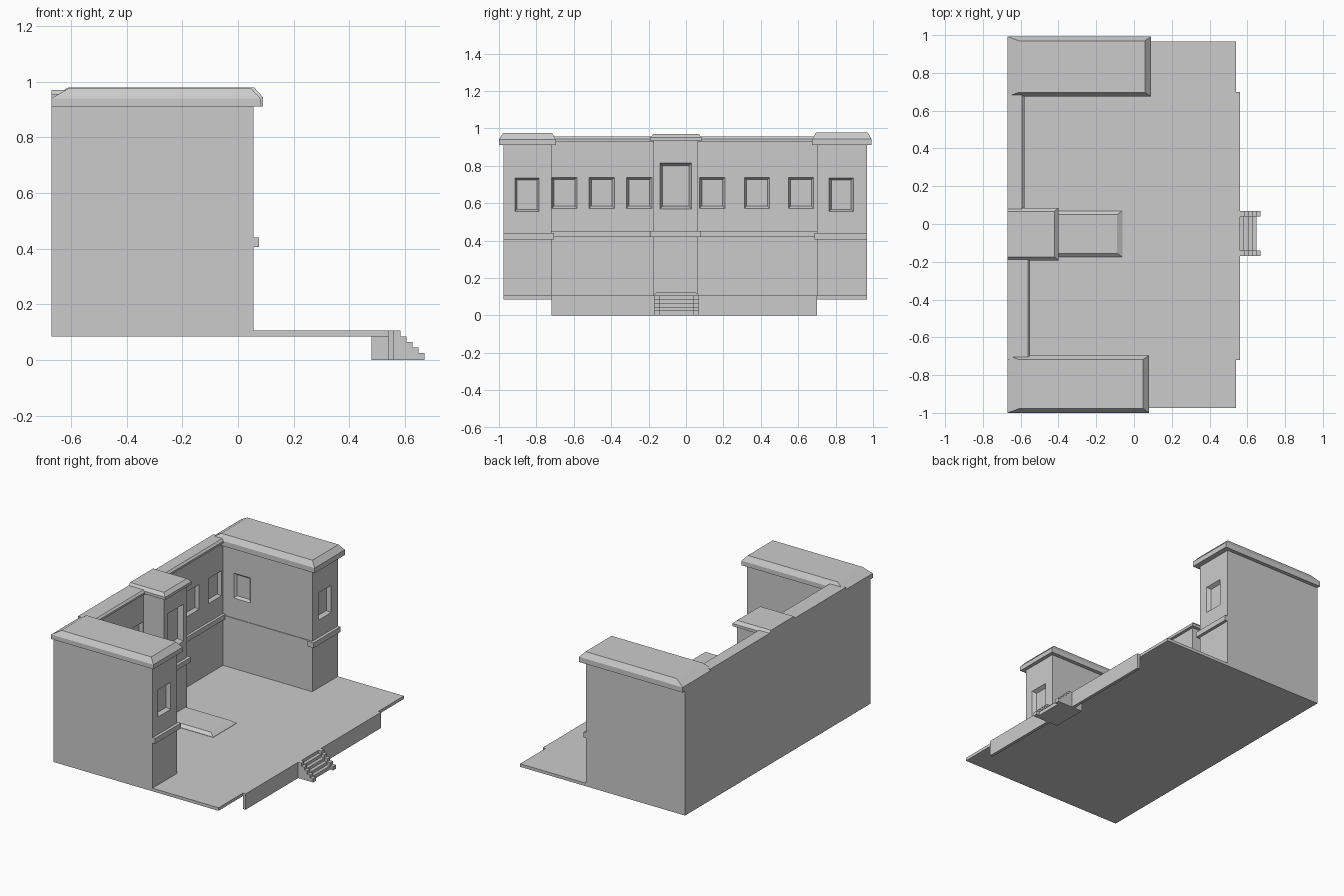
import bpy
import bmesh
from itertools import product
from mathutils import Vector

if "Cube" in bpy.data.objects:
    bpy.data.objects.remove(bpy.data.objects["Cube"])

stone = bpy.data.materials.new("plain_grey")
stone.use_nodes = True
GREY = (0.6, 0.6, 0.6, 1)
stone.diffuse_color = GREY
stone.node_tree.nodes["Principled BSDF"].inputs["Base Color"].default_value = GREY


def finish(name, bm):
    bmesh.ops.recalc_face_normals(bm, faces=bm.faces)
    mesh = bpy.data.meshes.new(name)
    bm.to_mesh(mesh)
    bm.free()
    mesh.materials.append(stone)
    ob = bpy.data.objects.new(name, mesh)
    bpy.context.collection.objects.link(ob)
    return ob


def hull(name, points):
    bm = bmesh.new()
    for p in points:
        bm.verts.new(p)
    bmesh.ops.convex_hull(bm, input=bm.verts)
    bmesh.ops.dissolve_limit(bm, angle_limit=0.005, verts=bm.verts, edges=bm.edges)
    return finish(name, bm)


def box(name, xs, ys, zs):
    return hull(name, product(xs, ys, zs))


def cap(name, xs, ys, z0, z1, z2, back, front, side):
    """Slab with straight lower edge and sloping upper edge."""
    top = product((xs[0] + back, xs[1] - front), (ys[0] + side, ys[1] - side), (z2,))
    return hull(name, [*product(xs, ys, (z0, z1)), *top])


def recess(wall, origin, out, width, height, depth=0.025, taper=0.012):
    """Cut a window with splayed sides; origin is its centre on the wall."""
    out = Vector(out)
    across = Vector((-out.y, out.x, 0))
    up = Vector((0, 0, 1))
    pts = []
    slope = taper / depth
    for push, shrink in ((0.01, -0.01 * slope), (-depth, taper)):
        for a, b in product((-1, 1), repeat=2):
            pts.append(Vector(origin) + out * push + across * a * (width / 2 - shrink)
                       + up * b * (height / 2 - shrink))
    cutter = hull("window_cutter", pts)
    cutter.hide_render = True
    mod = wall.modifiers.new("window", "BOOLEAN")
    mod.operation = "DIFFERENCE"
    mod.solver = "EXACT"
    mod.object = cutter
    bpy.context.view_layer.objects.active = wall
    bpy.ops.object.modifier_apply(modifier=mod.name)
    bpy.data.objects.remove(cutter)


def stepped(name, ys, reach):
    """Stepped side profile extruded between two y positions."""
    rise, run, count = 0.02, 0.0215, 5
    profile = [(0.48, 0), (0.48, 0.085), (0.54, 0.085), (0.54, 0.105)]
    for i in range(count):
        x, z = reach + run * i, 0.105 - rise * i
        profile += [(x, z), (x, z - rise if i < count - 1 else 0)]
    bm = bmesh.new()
    face = bm.faces.new([bm.verts.new((x, ys[0], z)) for x, z in profile])
    new = bmesh.ops.extrude_face_region(bm, geom=[face])["geom"]
    verts = [g for g in new if isinstance(g, bmesh.types.BMVert)]
    bmesh.ops.translate(bm, verts=verts, vec=(0, ys[1] - ys[0], 0))
    return finish(name, bm)


BACK, FLOOR = -0.67, 0.105

# Courtyard floor, plinth and stairs
box("courtyard_floor", (BACK, 0.54), (-0.975, 0.967), (0.085, FLOOR))
box("front_plinth", (0.54, 0.56), (-0.72, 0.70), (0, FLOOR))
stepped("stair_treads", (-0.14, 0.04), 0.562)
stepped("right_stair_cheek", (-0.17, -0.14), 0.584)
stepped("left_stair_cheek", (0.04, 0.07), 0.584)

# Two end wings: outer side, inner side, cap height, cap front, direction inward
for name, outer, inner, lift, cap_x, inward in (
        ("right", -0.975, -0.72, 0, 0.08, 1), ("left", 0.967, 0.70, 0.004, 0.09, -1)):
    ys = sorted((outer, inner))
    wing = box(name + "_wing", (BACK, 0.055), ys, (0.085, 0.915))
    recess(wing, (0.055, -0.85 if inward > 0 else 0.83, 0.645), (1, 0, 0), 0.13, 0.18)
    recess(wing, (-0.46, inner, 0.655), (0, inward, 0), 0.12, 0.165, 0.015)
    cap(name + "_wing_cap", (BACK, cap_x), (ys[0] - 0.025, ys[1] + 0.025),
        0.91, 0.94 + lift, 0.975 + lift, 0.06, 0.032, 0.022)
    band = sorted((outer, inner + inward * 0.014))
    box(name + "_wing_band", (0.03, 0.075), band, (0.405, 0.44))
    strip = sorted((inner - inward * 0.01, inner + inward * 0.004))
    box(name + "_inner_band", (-0.6, 0.05), strip, (0.41, 0.44))

# Rear walls with three recessed windows each
for name, ys, face, centres in (
        ("right", (-0.72, -0.175), -0.57, (-0.65, -0.45, -0.25)),
        ("left", (0.065, 0.70), -0.60, (0.14, 0.38, 0.615))):
    wall = box(name + "_rear_wall", (BACK, face), ys, (0.085, 0.94))
    for y in centres:
        recess(wall, (face, y, 0.655), (1, 0, 0), 0.135, 0.165, 0.02)
    cap(name + "_rear_cap", (BACK, face + 0.02), ys, 0.93, 0.943, 0.955, 0, 0.012, 0)
    box(name + "_rear_band", (face - 0.02, face + 0.018), ys, (0.418, 0.45))

# Central bay with tall window
bay = box("central_bay", (BACK, -0.42), (-0.175, 0.065), (0.085, 0.94))
recess(bay, (-0.42, -0.055, 0.692), (1, 0, 0), 0.17, 0.245, 0.035, 0.014)
cap("central_bay_cap", (BACK, -0.40), (-0.192, 0.085), 0.932, 0.95, 0.97, 0, 0.022, 0.018)
box("central_bay_band", (-0.6, -0.40), (-0.192, 0.08), (0.418, 0.45))

# Low sloping-edged step in front of the bay
cap("bay_doorstep", (-0.43, -0.06), (-0.175, 0.07), 0.1, 0.107, 0.125, 0, 0.03, 0.02)
